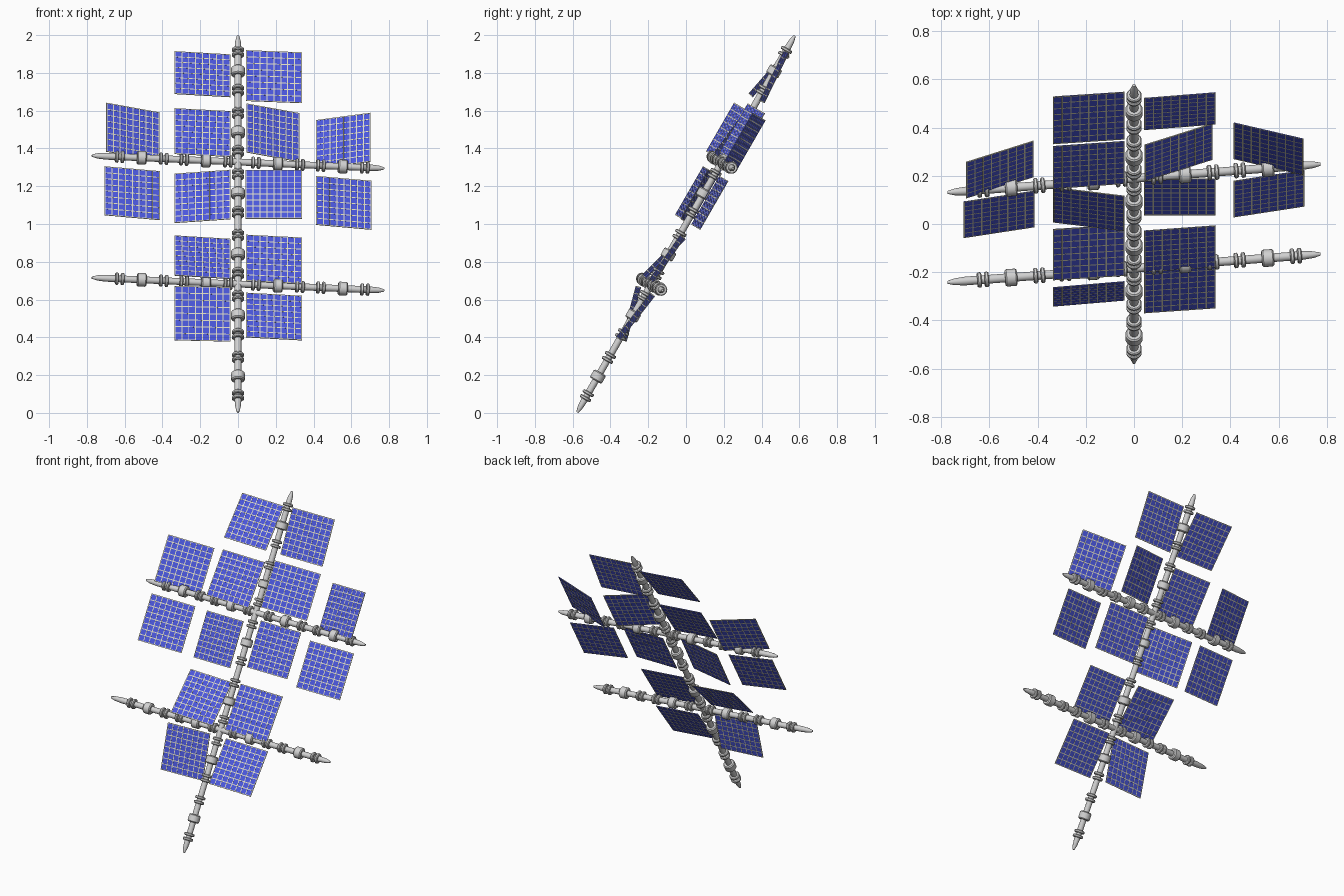
import bpy, bmesh, math
from mathutils import Vector, Matrix

if "Cube" in bpy.data.objects:
    bpy.data.objects.remove(bpy.data.objects["Cube"])


def material(name, rgb):
    m = bpy.data.materials.new(name)
    m.diffuse_color = (*rgb, 1)
    m.use_nodes = True
    m.node_tree.nodes["Principled BSDF"].inputs["Base Color"].default_value = m.diffuse_color
    return m


GREY = material("metal_grey", (0.64, 0.64, 0.64))
BLUE = material("cell_blue", (0.070, 0.095, 0.72))
CREAM = material("grid_cream", (0.74, 0.72, 0.56))

TILT = math.radians(30)   # the mast leans back
YAW = math.radians(5)     # the cross beams turn about the mast


def make_object(name, bm, mats, matrix):
    bmesh.ops.recalc_face_normals(bm, faces=bm.faces)
    me = bpy.data.meshes.new(name)
    bm.to_mesh(me)
    bm.free()
    for m in mats:
        me.materials.append(m)
    ob = bpy.data.objects.new(name, me)
    ob.matrix_world = matrix
    bpy.context.collection.objects.link(ob)
    return ob


def beam_profile(half, hubs):
    """Slim tube with pointed ends, a thick hub per module and paired rings around it."""
    core, ring, hub = 0.018, 0.032, 0.036
    pts = [(-half, 0), (-half, 0.006), (-half + 0.03, 0.014), (-half + 0.075, 0.018)]

    def collar(t, width, r):
        b = min(0.006, width / 4)
        a, c = t - width / 2, t + width / 2
        pts.extend([(a, core), (a, r - b), (a + b, r), (c - b, r), (c, r - b), (c, core)])

    for h in hubs:
        collar(h - 0.132, 0.018, ring)
        collar(h - 0.102, 0.018, ring)
        collar(h, 0.05, hub)
        collar(h + 0.102, 0.018, ring)
        collar(h + 0.132, 0.018, ring)
    pts += [(half - 0.075, 0.018), (half - 0.03, 0.014), (half, 0.006), (half, 0)]
    return pts


def beam(name, center, axis, half, hubs, sides=20):
    bm = bmesh.new()
    vs = [bm.verts.new((r, 0, t)) for t, r in beam_profile(half, hubs)]
    edges = [bm.edges.new(p) for p in zip(vs, vs[1:])]
    bmesh.ops.spin(bm, geom=vs + edges, cent=(0, 0, 0), axis=(0, 0, 1),
                   angle=2 * math.pi, steps=sides)
    bmesh.ops.remove_doubles(bm, verts=bm.verts, dist=1e-5)
    rot = Vector(axis).to_track_quat('Z', 'Y').to_matrix().to_4x4()
    ob = make_object(name, bm, [GREY], Matrix.Translation(center) @ rot)
    ob.data.shade_smooth()
    ob.data.set_sharp_from_angle(angle=math.radians(35))


def box(bm, center, size, mat):
    r = bmesh.ops.create_cube(bm, size=1, matrix=Matrix.Translation(center) @ Matrix.Diagonal((*size, 1)))
    for f in {f for v in r["verts"] for f in v.link_faces}:
        f.material_index = mat


def panel(name, center, pitch, yaw, size=0.298, cells=8):
    """Thin blue sheet with a cream grid standing proud on both sides."""
    bm = bmesh.new()
    box(bm, (0, 0, 0), (size, 0.003, size), 0)
    bar = 0.005
    for i in range(cells + 1):
        t = -size / 2 + bar / 2 + i * (size - bar) / cells
        box(bm, (t, 0, 0), (bar, 0.0044, size), 1)
        box(bm, (0, 0, t), (size, 0.004, bar), 1)
    rot = Matrix.Rotation(-math.radians(pitch), 4, 'X') @ Matrix.Rotation(math.radians(yaw), 4, 'Z')
    make_object(name, bm, [BLUE, CREAM], Matrix.Translation(center) @ rot)


# Leaning mast with six modules
up = Vector((0, math.sin(TILT), math.cos(TILT)))
beam("mast", (0, 0, 1), up, 1.151, [0.373 * (i - 2.5) for i in range(6)])

# Two cross beams
across = Vector((math.cos(YAW), math.sin(YAW) * math.cos(TILT), -math.sin(YAW) * math.sin(TILT)))
for name, s in (("upper_cross_beam", 0.379), ("lower_cross_beam", -0.367)):
    beam(name, Vector((0, 0, 1)) + up * s, across, 0.777, [-0.512, -0.17, 0.212, 0.557])

# Solar panels: centre, pitch and yaw in degrees
panels = {
    "top_left": ((-0.188, 0.44, 1.793), 41, 5),
    "top_right": ((0.19, 0.468, 1.78), 26, 5),
    "upper_inner_left": ((-0.188, 0.245, 1.484), 36, 5),
    "upper_inner_right": ((0.185, 0.298, 1.483), 30, 20),
    "upper_outer_left": ((-0.557, 0.226, 1.487), 30, 20),
    "upper_outer_right": ((0.558, 0.312, 1.440), 30, -15),
    "middle_inner_left": ((-0.188, 0.062, 1.146), 29, -8),
    "middle_inner_right": ((0.19, 0.112, 1.157), 30, 0),
    "middle_outer_left": ((-0.56, 0.04, 1.163), 30, 10),
    "middle_outer_right": ((0.56, 0.126, 1.112), 30, 10),
    "lower_left": ((-0.188, -0.118, 0.824), 45, 5),
    "lower_right": ((0.19, -0.103, 0.813), 35, 5),
    "bottom_left": ((-0.188, -0.29, 0.525), 15, 5),
    "bottom_right": ((0.19, -0.267, 0.51), 38, 5),
}
for name, (center, pitch, yaw) in panels.items():
    panel("solar_panel_" + name, center, pitch, yaw)
